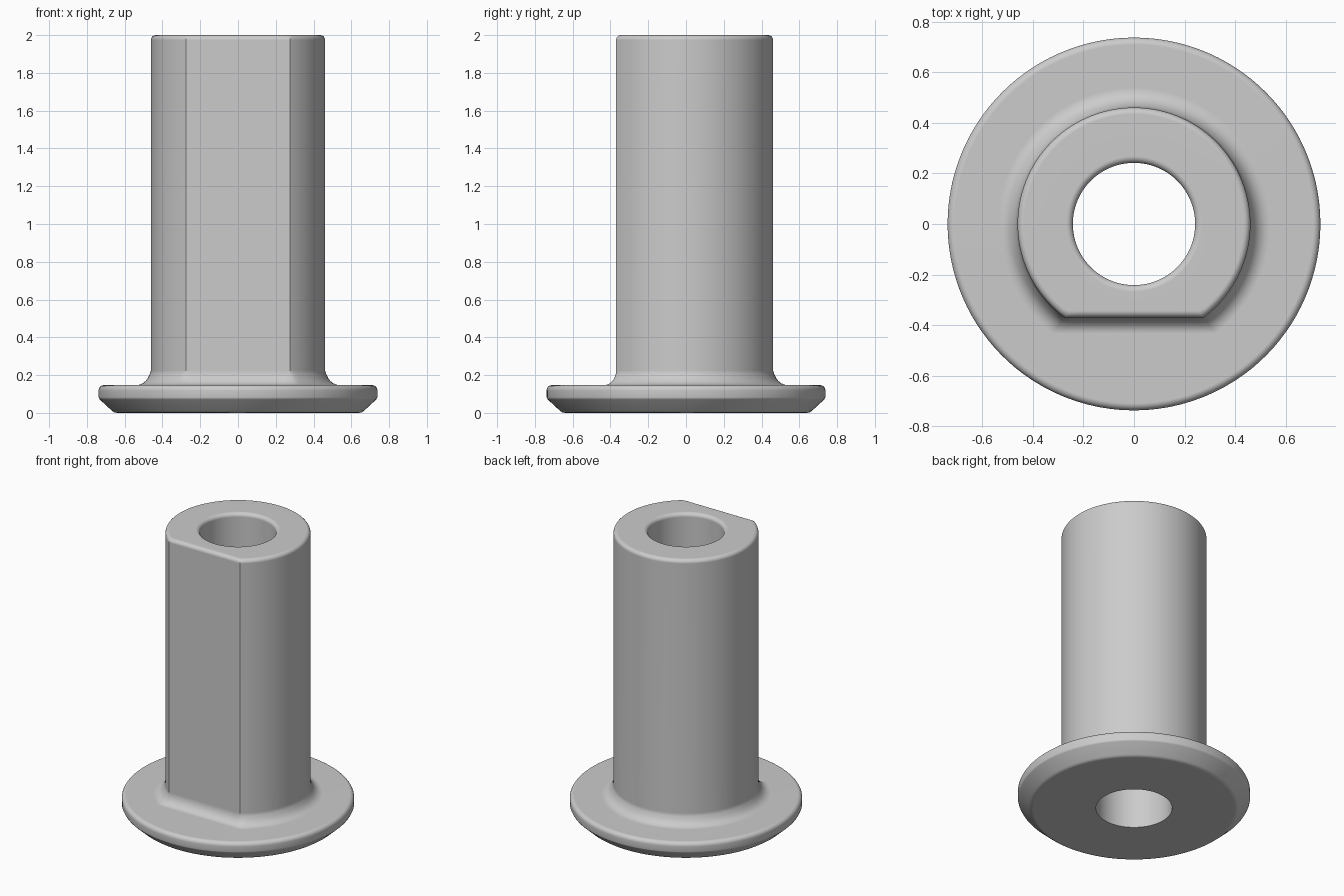
import bpy, bmesh
from math import sin, cos, pi, asin, radians

cube = bpy.data.objects.get("Cube")
if cube:
    bpy.data.objects.remove(cube, do_unlink=True)

BORE, SHAFT, FLAT, FLANGE = 0.242, 0.461, 0.37, 0.738
TOP, FLANGE_TOP, FILLET_TOP = 2.0, 0.147, 0.225
ARC_STEPS, FLAT_STEPS = 96, 20

# Angles share exact stops at both corners of the shaft flat
corner = asin(FLAT / SHAFT)
angles = [-corner + (pi + 2 * corner) * i / ARC_STEPS for i in range(ARC_STEPS)]
angles += [pi + corner + (pi - 2 * corner) * i / FLAT_STEPS for i in range(FLAT_STEPS)]


def ring(bm, radius, z, flat=None):
    """Circle, or a circle cut off at y = -flat."""
    verts = []
    for a in angles:
        r = radius
        if flat and sin(a) < 0:
            r = min(r, -flat / sin(a))
        verts.append(bm.verts.new((r * cos(a), r * sin(a), z)))
    return verts


def quarter(steps=5):
    """Sine and cosine pairs through a quarter turn."""
    return [(sin(pi / 2 * i / steps), cos(pi / 2 * i / steps)) for i in range(steps + 1)]


# Profile as (radius, height, flat distance), from the bore outward and up
profile = [(BORE, 0, None), (0.64, 0, None), (0.655, 0.003, None), (0.667, 0.011, None),
           (FLANGE - 0.006, 0.071, None), (FLANGE, 0.083, None)]

# Rounded upper rim of the flange
rim = 0.028
for s, c in quarter():
    profile.append((FLANGE - rim * (1 - c), FLANGE_TOP - rim * (1 - s), None))

# Foot of the shaft: nearly straight cone around it, hollow fillet along the flat
for i, (s, c) in enumerate(quarter(6)):
    t = i / 6
    cone = 0.078 * (1 - t) - 0.012 * sin(pi * t)
    height = FILLET_TOP - (FILLET_TOP - FLANGE_TOP) * c
    profile.append((SHAFT + cone, height, FLAT + 0.063 * (1 - s)))

# Rounded top edge of the shaft, then rounded mouth of the bore
edge = 0.026
for s, c in quarter():
    inset = edge * (1 - c)
    profile.append((SHAFT - inset, TOP - edge * (1 - s), FLAT - inset))
for s, c in quarter():
    profile.append((BORE + edge * (1 - s), TOP - edge * (1 - c), None))

# Skin neighbouring rings; the last closes back to the first through the bore
bm = bmesh.new()
rings = [ring(bm, *p) for p in profile]
count = len(angles)
for low, high in zip(rings, rings[1:] + rings[:1]):
    for i in range(count):
        j = (i + 1) % count
        bm.faces.new((low[i], low[j], high[j], high[i]))
bmesh.ops.recalc_face_normals(bm, faces=bm.faces)
mesh = bpy.data.meshes.new("flanged_bushing")
bm.to_mesh(mesh)
bm.free()

bushing = bpy.data.objects.new("flanged_bushing", mesh)
bpy.context.collection.objects.link(bushing)

# Plain grey material
grey = bpy.data.materials.new("light_grey")
grey.use_nodes = True
color = (0.6, 0.6, 0.6, 1)
grey.diffuse_color = color
grey.node_tree.nodes["Principled BSDF"].inputs["Base Color"].default_value = color
mesh.materials.append(grey)

# Smooth rounds, crisp corners, even shading on the large flat faces
bpy.ops.object.select_all(action="DESELECT")
bushing.select_set(True)
bpy.context.view_layer.objects.active = bushing
bpy.ops.object.shade_smooth_by_angle(angle=radians(30))
weighted = bushing.modifiers.new("even_shading", "WEIGHTED_NORMAL")
weighted.keep_sharp = True
